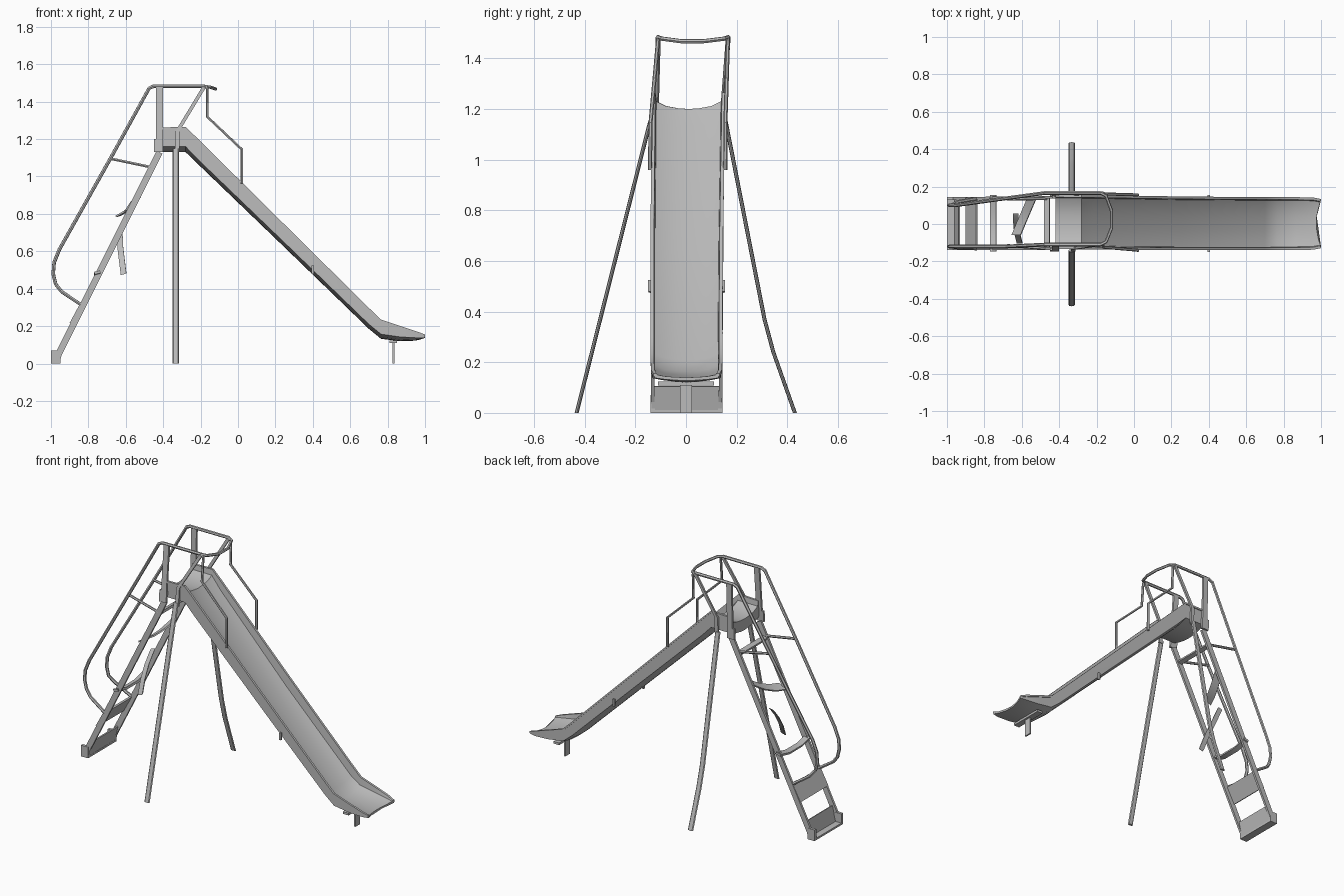
import bpy, bmesh, math
from mathutils import Vector

metal = bpy.data.materials.new("grey_metal")
metal.diffuse_color = (0.5, 0.5, 0.5, 1)


def finish(obj):
    obj.data.materials.append(metal)
    bpy.ops.object.select_all(action='DESELECT')
    obj.select_set(True)
    bpy.context.view_layer.objects.active = obj
    bpy.ops.object.shade_smooth_by_angle(angle=math.radians(35))


def loft(name, rings):
    """Skin a list of point rings and cap both ends."""
    bm = bmesh.new()
    rows = [[bm.verts.new(p) for p in r] for r in rings]
    n = len(rows[0])
    for r0, r1 in zip(rows, rows[1:]):
        for i in range(n):
            j = (i + 1) % n
            bm.faces.new((r0[i], r0[j], r1[j], r1[i]))
    bm.faces.new(rows[0])
    bm.faces.new(rows[-1])
    bmesh.ops.recalc_face_normals(bm, faces=bm.faces)
    mesh = bpy.data.meshes.new(name)
    bm.to_mesh(mesh)
    bm.free()
    obj = bpy.data.objects.new(name, mesh)
    bpy.context.collection.objects.link(obj)
    finish(obj)


def bar(name, path, a, b, sides=4):
    """Sweep a flat (4) or oval (more sides) section with half axes a and b."""
    a, b = Vector(a), Vector(b)
    if sides == 4:
        section = [a + b, b - a, -a - b, a - b]
    else:
        section = [a * math.cos(t) + b * math.sin(t)
                   for t in (2 * math.pi * i / sides for i in range(sides))]
    loft(name, [[Vector(p) + s for s in section] for p in path])


def tube(name, path, radius):
    """Round pipe along a polyline."""
    cu = bpy.data.curves.new(name, 'CURVE')
    cu.dimensions = '3D'
    cu.bevel_depth = radius
    cu.bevel_resolution = 1
    cu.use_fill_caps = True
    sp = cu.splines.new('POLY')
    sp.points.add(len(path) - 1)
    for pt, p in zip(sp.points, path):
        pt.co = (*p, 1)
    obj = bpy.data.objects.new(name, cu)
    bpy.context.collection.objects.link(obj)
    bpy.ops.object.select_all(action='DESELECT')
    obj.select_set(True)
    bpy.context.view_layer.objects.active = obj
    bpy.ops.object.convert(target='MESH')
    finish(bpy.context.view_layer.objects.active)


def lerp(a, b, t):
    t = max(0, min(1, t))
    return a + (b - a) * t


def rail_y(s, z):
    """Side position of the upper frame, which leans slightly to +y."""
    t = (z - 1.12) / 0.36
    return lerp(0.155, 0.166, t) if s > 0 else lerp(-0.142, -0.11, t)


# Slide chute: x, half width, rim, bed, bottom, edge lift, inward end curve
stations = [
    (-0.42, 0.140, 1.262, 1.20, 1.13, 0.03, 0),
    (-0.28, 0.140, 1.265, 1.20, 1.13, 0.03, 0),
    (-0.22, 0.140, 1.207, 1.13, 1.072, 0.025, 0),
    (0.25, 0.138, 0.742, 0.645, 0.62, 0.025, 0),
    (0.70, 0.136, 0.297, 0.208, 0.185, 0.025, 0),
    (0.765, 0.136, 0.235, 0.163, 0.132, 0.025, 0),
    (0.87, 0.136, 0.200, 0.148, 0.120, 0.022, 0.005),
    (0.96, 0.134, 0.170, 0.140, 0.122, 0.015, 0.015),
    (1.00, 0.126, 0.155, 0.140, 0.128, 0.010, 0.025),
]
rings = []
for x, hw, top, bed, bot, lift, curve in stations:
    yc = lerp(0.012, 0.002, (x + 0.42) / 0.8)
    half = [(0.3, bot + lift * 0.1), (0.65, bot + lift * 0.4), (1, bot + lift),
            (1, top - 0.012), (1.04, top - 0.012), (1.04, top), (0.94, top),
            (0.91, bed + lift), (0.65, bed + lift * 0.4), (0.3, bed + lift * 0.1)]
    prof = [(0, bot)] + half + [(0, bed)] + [(-u, z) for u, z in reversed(half)]
    rings.append([(x - curve * max(0, 1 - u * u), yc + u * hw, z) for u, z in prof])
loft("slide_chute", rings)

# Foot under the slide end
bar("end_crossbar", [(0.83, -0.11, 0.116), (0.83, 0.11, 0.116)], (0.02, 0, 0), (0, 0, 0.007))
bar("end_foot", [(0.832, 0, 0), (0.832, 0, 0.118)], (0.005, 0, 0), (0, 0.023, 0))

# Splayed support legs, the far one bent
bar("near_leg", [(-0.333, -0.432, 0), (-0.333, -0.142, 1.15)],
    (0.018, 0, 0), (0, 0.008, 0), 8)
bar("far_leg", [(-0.333, 0.43, 0), (-0.333, 0.345, 0.24), (-0.333, 0.31, 0.37),
                (-0.333, 0.157, 1.15)], (0.018, 0, 0), (0, 0.008, 0), 8)

top_pts = {}
for s, label in ((-1, "near"), (1, "far")):
    Y = lambda z: rail_y(s, z)
    low = 0.136 if s > 0 else -0.131

    # Ladder stringer, its foot plate and the platform corner plate
    bar(label + "_stringer", [(-0.962, low, 0.045), (-0.42, low + 0.008 * (s > 0), 1.13)],
        (0.0155, 0, -0.0078), (0, 0.007, 0))
    bar(label + "_ladder_foot", [(-0.975, low, 0), (-0.975, low, 0.07)],
        (0.025, 0, 0), (0, 0.009, 0))
    bar(label + "_corner_plate", [(-0.425, Y(1.13), 1.13), (-0.425, Y(1.2), 1.2)],
        (0.025, 0, 0), (0, 0.007, 0))

    # Upright post and slanted brace
    bar(label + "_post", [(-0.42, Y(1.18), 1.18), (-0.42, Y(1.48), 1.48)],
        (0.018, 0, 0), (0, 0.007, 0))
    bar(label + "_brace", [(-0.325, Y(1.12), 1.13), (-0.325, Y(1.24), 1.24),
                           (-0.18, Y(1.48), 1.48)], (0.011, 0, 0), (0, 0.006, 0))

    # Ladder handrail with its stay
    bow = 0.10 if s > 0 else -0.12
    tube(label + "_handrail", [
        (-0.84, low, 0.315), (-0.944, (low + bow) / 2, 0.385), (-0.975, bow, 0.425),
        (-0.988, bow, 0.48), (-0.983, bow, 0.54), (-0.955, bow, 0.61),
        (-0.68, (bow + Y(1.48)) / 2 + 0.005 * s, 1.10),
        (-0.475, Y(1.48), 1.472), (-0.45, Y(1.48), 1.483), (-0.18, Y(1.48), 1.483)], 0.010)
    tube(label + "_handrail_stay", [(-0.68, (bow + Y(1.48)) / 2, 1.095),
                                    (-0.465, low, 1.05)], 0.008)

    # Guard rail down to the chute rim
    tube(label + "_guard_rail", [
        (-0.18, Y(1.48), 1.483), (-0.165, Y(1.47), 1.47), (-0.165, Y(1.32), 1.32),
        (0.02, Y(1.14), 1.145), (0.02, Y(1.0), 0.96)], 0.008)

    # Small clip on the chute side
    bar(label + "_clip", [(0.40, s * 0.147 + 0.002, 0.48), (0.40, s * 0.147 + 0.002, 0.525)],
        (0.006, 0, 0), (0, 0.006, 0))
    top_pts[s] = Y(1.48)

# Hoop across the top front
tube("front_hoop", [(-0.18, top_pts[-1], 1.483), (-0.15, top_pts[-1] + 0.015, 1.478),
                    (-0.12, -0.02, 1.468), (-0.12, 0.07, 1.468),
                    (-0.15, top_pts[1] - 0.015, 1.478), (-0.18, top_pts[1], 1.483)], 0.009)

# Lower ladder panels
y0, y1 = -0.136, 0.142
bar("bottom_panel", [(-0.945, y0, 0.055), (-0.945, y1, 0.055)],
    (0.012, 0, 0.05), (0.004, 0, -0.001))
bar("bottom_strip", [(-0.975, y0, 0.006), (-0.975, y1, 0.006)], (0.025, 0, 0), (0, 0, 0.006))
bar("second_panel", [(-0.868, y0, 0.265), (-0.868, y1, 0.265)],
    (0.027, 0, 0.05), (0.005, 0, -0.0025))

# Bowed middle rung and straight top rung
bar("middle_rung", [(-0.752, -0.148, 0.487), (-0.752, -0.06, 0.465), (-0.752, 0.06, 0.465),
                    (-0.752, 0.155, 0.487)], (0.016, 0, 0.004), (-0.002, 0, 0.007))
bar("top_rung", [(-0.465, -0.13, 1.04), (-0.465, 0.145, 1.04)],
    (0.014, 0, 0.004), (-0.002, 0, 0.007))

# Two broken treads: one sagging, one hanging
bar("sagging_tread", [(-0.545, 0.14, 0.88), (-0.575, 0.07, 0.835), (-0.605, 0.0, 0.807),
                      (-0.63, -0.06, 0.80)], (0.024, 0, 0.014), (-0.002, 0, 0.004))
bar("hanging_tread", [(-0.632, 0.05, 0.70), (-0.630, -0.01, 0.63), (-0.622, -0.06, 0.56),
                      (-0.612, -0.10, 0.48)], (0.015, 0, 0.004), (0, 0.005, 0.003))
